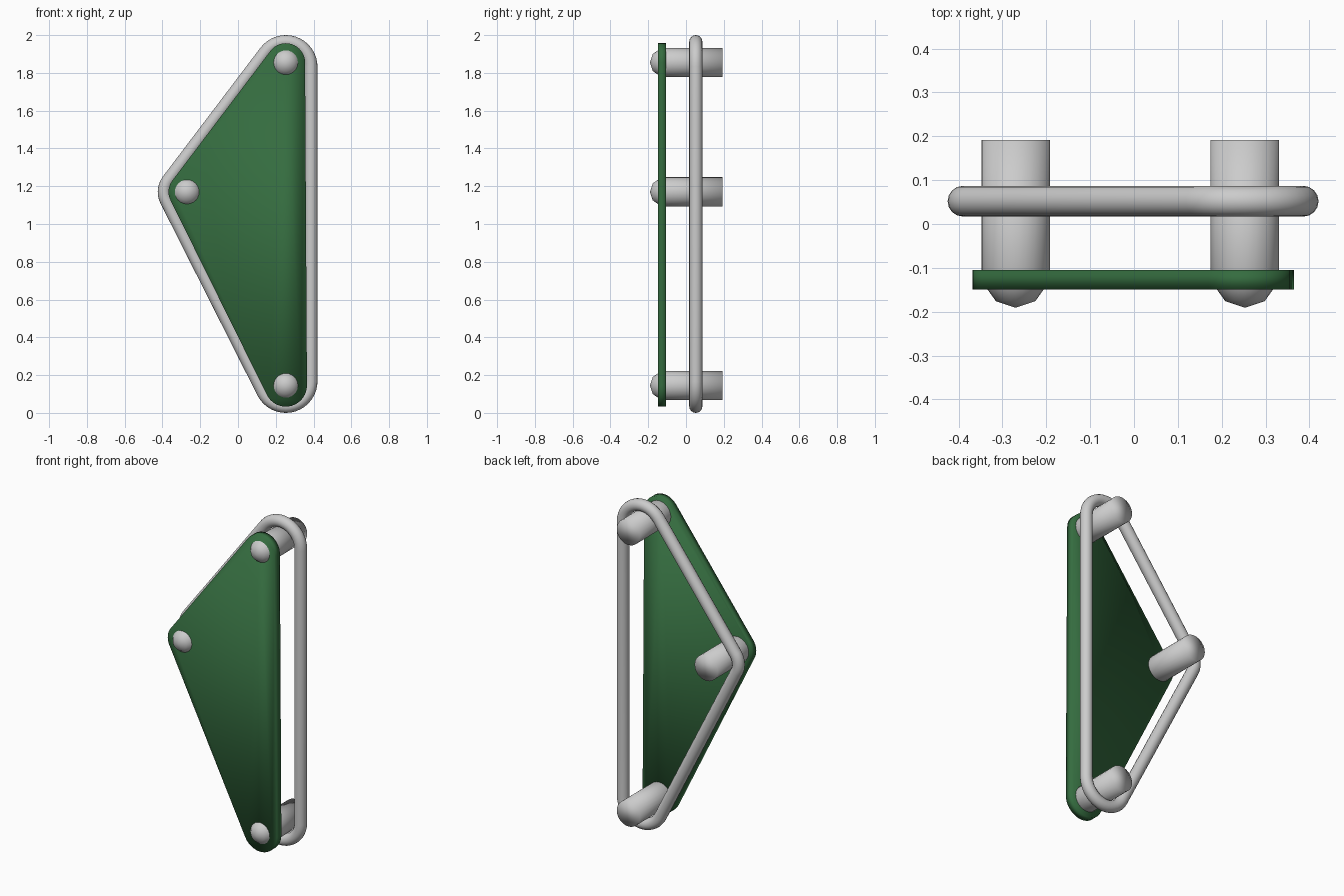
import bpy, bmesh
from math import sin, cos, pi
from mathutils import Vector
from mathutils.geometry import convex_hull_2d

if "Cube" in bpy.data.objects:
    bpy.data.objects.remove(bpy.data.objects["Cube"])

PINS = [(0.253, 1.855), (-0.27, 1.17), (0.253, 0.145)]


def outline(circles, n=40):
    """Rounded outline (x, z) wrapped around circles given as (x, z, radius)."""
    pts = [Vector((x + r * cos(2 * pi * i / n), z + r * sin(2 * pi * i / n)))
           for x, z, r in circles for i in range(n)]
    return [pts[i] for i in convex_hull_2d(pts)]


def finish(name, bm):
    bmesh.ops.recalc_face_normals(bm, faces=bm.faces[:])
    for f in bm.faces:
        f.smooth = True
    me = bpy.data.meshes.new(name)
    bm.to_mesh(me)
    bm.free()
    ob = bpy.data.objects.new(name, me)
    bpy.context.collection.objects.link(ob)
    return ob


# Green triangular plate with rounded corners
bm = bmesh.new()
pts = outline([(x, z, r) for (x, z), r in zip(PINS, (0.102, 0.098, 0.112))])
face = bm.faces.new([bm.verts.new((p.x, -0.149, p.y)) for p in pts])
ext = bmesh.ops.extrude_face_region(bm, geom=[face])
new = [v for v in ext["geom"] if isinstance(v, bmesh.types.BMVert)]
bmesh.ops.translate(bm, vec=(0, 0.044, 0), verts=new)
# the extrusion keeps the front face only if it is still there
if not face.is_valid:
    bm.faces.new([v for v in bm.verts if v not in new])
plate = finish("plate", bm)
green = bpy.data.materials.new("green")
green.diffuse_color = (0.035, 0.15, 0.05, 1)
green.use_nodes = True
green.node_tree.nodes["Principled BSDF"].inputs["Base Color"].default_value = green.diffuse_color
plate.data.materials.append(green)

# Pins: cylinders with a small dome in front of the plate
PROFILE = [(0.078, 0.192), (0.078, -0.12), (0.065, -0.148), (0.045, -0.176)]
SIDES = 24
for i, (px, pz) in enumerate(PINS):
    bm = bmesh.new()
    rings = [[bm.verts.new((px + r * cos(2 * pi * k / SIDES), y,
                            pz + r * sin(2 * pi * k / SIDES)))
              for k in range(SIDES)] for r, y in PROFILE]
    tip = bm.verts.new((px, -0.191, pz))
    bm.faces.new(rings[0])
    for k in range(SIDES):
        j = (k + 1) % SIDES
        for a, b in zip(rings, rings[1:]):
            bm.faces.new((a[k], a[j], b[j], b[k]))
        bm.faces.new((rings[-1][k], rings[-1][j], tip))
    finish(f"pin_{i + 1}", bm)

# Round band looped around the pins
R = 0.035
loop = outline([(0.253, 1.832, 0.168 - R), (-0.29, 1.17, 0.135 - R),
                (0.253, 0.168, 0.168 - R)])
bm = bmesh.new()
n, m = len(loop), 16
rings = []
for i, p in enumerate(loop):
    d0 = (p - loop[i - 1]).normalized()
    d1 = (loop[(i + 1) % n] - p).normalized()
    t = (d0 + d1).normalized()
    side = Vector((t.y, -t.x))
    rings.append([bm.verts.new((p.x + side.x * R * cos(2 * pi * k / m),
                                0.052 + R * sin(2 * pi * k / m),
                                p.y + side.y * R * cos(2 * pi * k / m)))
                  for k in range(m)])
for i in range(n):
    a, b = rings[i - 1], rings[i]
    for k in range(m):
        j = (k + 1) % m
        bm.faces.new((a[k], a[j], b[j], b[k]))
finish("band", bm)
